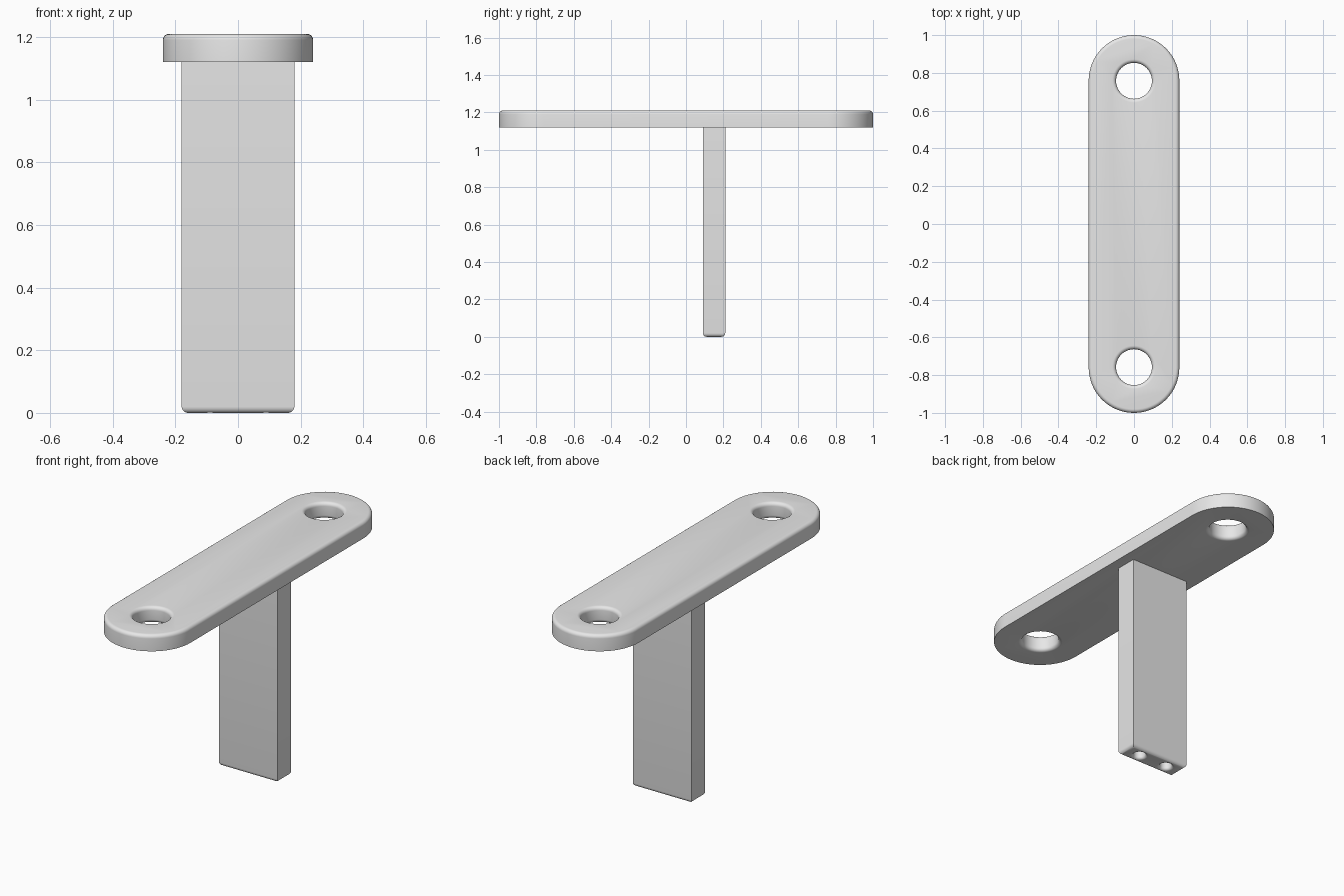
import bpy
import bmesh
from math import sin, cos, pi, radians

if "Cube" in bpy.data.objects:
    bpy.data.objects.remove(bpy.data.objects["Cube"], do_unlink=True)

grey = bpy.data.materials.new("light_grey")
grey.use_nodes = True
grey.diffuse_color = (0.8, 0.8, 0.8, 1)
grey.node_tree.nodes["Principled BSDF"].inputs["Base Color"].default_value = (0.8, 0.8, 0.8, 1)

BOTTOM, TOP = 1.12, 1.21
FILLET = 0.02
STEPS = 6


def finish(bm, name):
    bmesh.ops.recalc_face_normals(bm, faces=bm.faces)
    mesh = bpy.data.meshes.new(name)
    bm.to_mesh(mesh)
    bm.free()
    obj = bpy.data.objects.new(name, mesh)
    bpy.context.collection.objects.link(obj)
    mesh.materials.append(grey)
    return obj


def loft(name, outline, profile, x=0, y=0):
    """Stack outlines grown to each (size, z) of the profile and cap the ends."""
    bm = bmesh.new()
    rings = [[bm.verts.new((x + px, y + py, z)) for px, py in outline(s)] for s, z in profile]
    n = len(rings[0])
    for a, b in zip(rings, rings[1:]):
        for i in range(n):
            j = (i + 1) % n
            bm.faces.new((a[i], a[j], b[j], b[i]))
    bm.faces.new(rings[0])
    bm.faces.new(rings[-1])
    return finish(bm, name)


def circle(r):
    return [(r * cos(2 * pi * i / 48), r * sin(2 * pi * i / 48)) for i in range(48)]


def stadium(r):
    # two half circles joined by straight sides
    pts = []
    for side in (1, -1):
        for i in range(33):
            a = pi * i / 32
            pts.append((side * r * cos(a), side * (0.76 + r * sin(a))))
    return pts


def flare(r, f, z, direction):
    """Quarter-round hole edge, from the wall out to the face at height z."""
    angles = [pi / 2 * i / STEPS for i in range(STEPS + 1)]
    return [(r + f * (1 - cos(a)), z - direction * f * (1 - sin(a))) for a in angles]


def cut(obj, cutter):
    cutter.hide_render = True
    mod = obj.modifiers.new("hole", 'BOOLEAN')
    mod.operation = 'DIFFERENCE'
    mod.solver = 'EXACT'
    mod.object = cutter
    bpy.ops.object.select_all(action='DESELECT')
    bpy.context.view_layer.objects.active = obj
    obj.select_set(True)
    bpy.ops.object.modifier_apply(modifier=mod.name)
    bpy.data.objects.remove(cutter, do_unlink=True)


def smooth(obj):
    bpy.ops.object.select_all(action='DESELECT')
    bpy.context.view_layer.objects.active = obj
    obj.select_set(True)
    bpy.ops.object.shade_smooth_by_angle(angle=radians(35))


# Top plate with a rounded upper rim
rim = [(0.24, BOTTOM)]
for i in range(STEPS + 1):
    a = pi / 2 * i / STEPS
    rim.append((0.24 - FILLET * (1 - cos(a)), TOP - FILLET * (1 - sin(a))))
plate = loft("top_plate", stadium, rim)

# Screw holes through the plate, eased on both faces
lower = flare(0.095, FILLET, BOTTOM, -1)[::-1]
upper = flare(0.095, FILLET, TOP, 1)
wide = 0.095 + FILLET
hole = [(wide, BOTTOM - 0.05)] + lower + upper + [(wide, TOP + 0.05)]
for y in (-0.758, 0.758):
    cut(plate, loft("plate_hole_cutter", circle, hole, y=y))
smooth(plate)

# Post with rounded lower edges
bm = bmesh.new()
bmesh.ops.create_cube(bm, size=1)
for v in bm.verts:
    v.co = (v.co.x * 0.36, 0.15 + v.co.y * 0.12, (v.co.z + 0.5) * BOTTOM)
foot_edges = [e for e in bm.edges if all(v.co.z < 0.01 for v in e.verts)]
bmesh.ops.bevel(bm, geom=foot_edges, offset=FILLET, segments=5, profile=0.5, affect='EDGES')
post = finish(bm, "post")

# Blind dowel holes in the foot of the post
dowel = [(0.047, -0.05)] + flare(0.032, 0.015, 0, -1)[::-1] + [(0.032, 0.25)]
for x in (-0.089, 0.089):
    cut(post, loft("dowel_hole_cutter", circle, dowel, x=x, y=0.15))
smooth(post)
